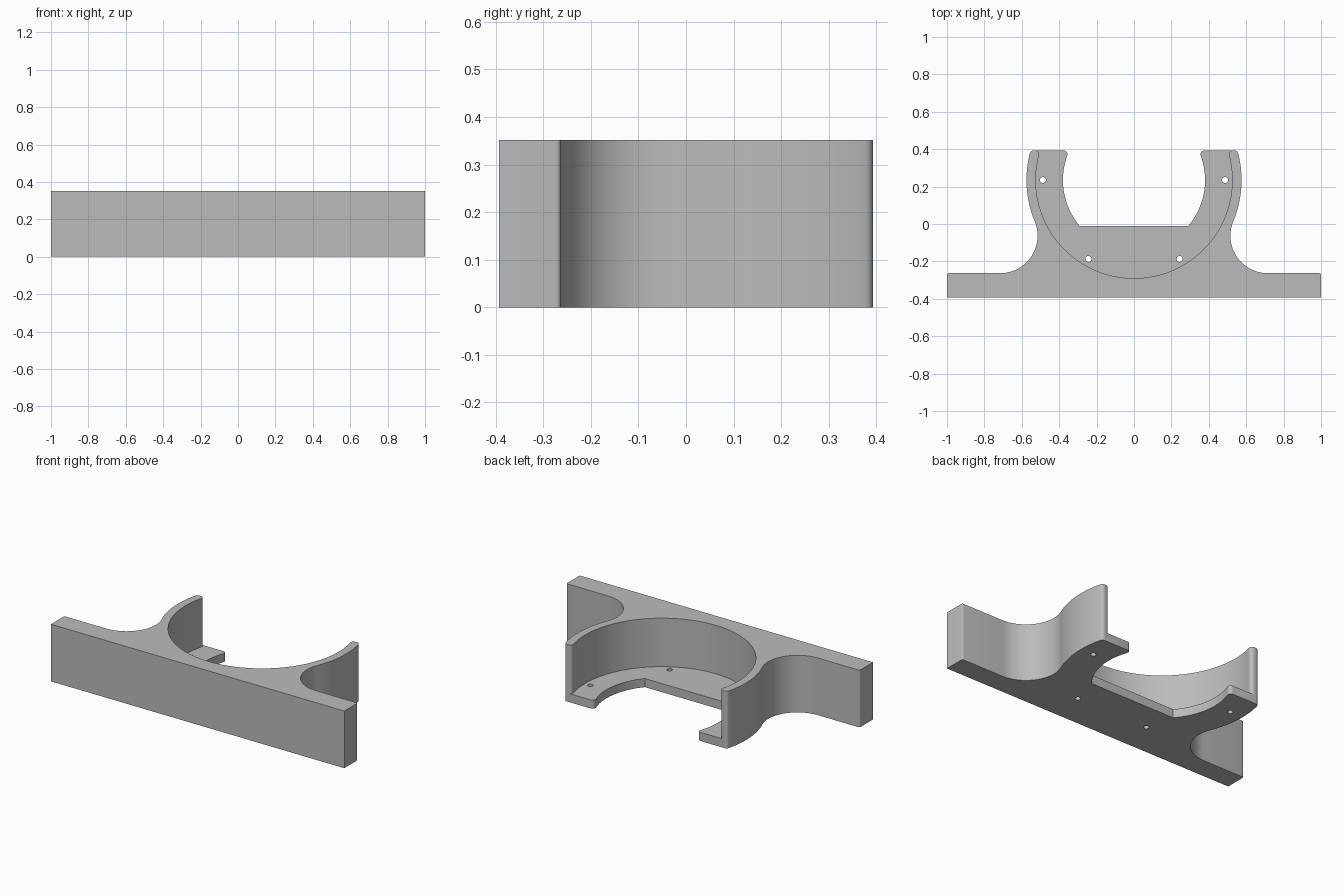
import bpy, bmesh, math
from math import pi, sqrt, atan2

if "Cube" in bpy.data.objects:
    bpy.data.objects.remove(bpy.data.objects["Cube"])

HEIGHT, FLOOR = 0.352, 0.053      # overall height, ledge thickness
CY, BACK, FRONT = 0.235, 0.393, -0.393   # ring centre and depth limits
WALL_Y = -0.263                   # rear face of the mounting bar
R_OUT, R_POCKET, R_OPEN = 0.575, 0.525, 0.38


def arc(cx, cy, r, a0, a1, n):
    """Points along an arc, both ends included."""
    return [(cx + r * math.cos(a0 + (a1 - a0) * i / n),
             cy + r * math.sin(a0 + (a1 - a0) * i / n)) for i in range(n + 1)]


def prism(name, pts, z0, z1):
    """Extrude a closed outline between two heights."""
    bm = bmesh.new()
    face = bm.faces.new([bm.verts.new((x, y, z0)) for x, y in pts])
    top = bmesh.ops.extrude_face_region(bm, geom=[face])["geom"]
    bmesh.ops.translate(bm, vec=(0, 0, z1 - z0),
                        verts=[v for v in top if isinstance(v, bmesh.types.BMVert)])
    bmesh.ops.recalc_face_normals(bm, faces=bm.faces)
    mesh = bpy.data.meshes.new(name)
    bm.to_mesh(mesh)
    bm.free()
    obj = bpy.data.objects.new(name, mesh)
    bpy.context.collection.objects.link(obj)
    return obj


def mirrored(half):
    """Complete a right-hand outline with its left-hand copy."""
    return half + [(-x, y) for x, y in reversed(half) if abs(x) > 1e-6]


def flared_cut(radius, start, r, n):
    """Round cut open to the back, with rounded corners left at the arm tips."""
    dy = BACK - r - CY
    fx = sqrt((radius + r) ** 2 - dy ** 2)
    tip = atan2(dy, fx)
    pts = arc(0, CY, radius, start, tip, n)
    pts += arc(fx, BACK - r, r, tip + pi, pi / 2, 6)[1:]
    return pts + [(fx, BACK + 0.2)]


# Bracket outline: bar, concave shoulder, outer ring, rounded arm tip
r_sh = 0.2
sx, sy = sqrt((R_OUT + r_sh) ** 2 - (CY - WALL_Y - r_sh) ** 2), WALL_Y + r_sh
join = atan2(sy - CY, sx)
r_tip = 0.02
tx = sqrt((R_OUT - r_tip) ** 2 - (BACK - r_tip - CY) ** 2)
tip = atan2(BACK - r_tip - CY, tx)
half = [(0, FRONT), (1, FRONT)]
half += arc(0.99, WALL_Y - 0.01, 0.01, 0, pi / 2, 4)
half += arc(sx, sy, r_sh, 1.5 * pi, join + pi, 24)
half += arc(0, CY, R_OUT, join, tip, 20)[1:]
half += arc(tx, BACK - r_tip, r_tip, tip, pi / 2, 6)[1:]
bracket = prism("bracket", mirrored(half), 0, HEIGHT)

# Round pocket above the ledge, opening through the ledge, four screw holes
flat_y = -0.012
cutters = [
    prism("pocket_cutter", mirrored(flared_cut(R_POCKET, -pi / 2, 0.02, 48)),
          FLOOR, HEIGHT + 0.2),
    prism("opening_cutter",
          mirrored(flared_cut(R_OPEN, math.asin((flat_y - CY) / R_OPEN), 0.02, 24)),
          -0.2, HEIGHT + 0.3),
]
for deg in (0, 180, -60, -120):
    a = math.radians(deg)
    hole = arc(0.487 * math.cos(a), CY + 0.487 * math.sin(a), 0.016, 0, 2 * pi, 24)[:-1]
    cutters.append(prism("hole_cutter", hole, -0.1, FLOOR + 0.1))

bpy.context.view_layer.objects.active = bracket
bracket.select_set(True)
for cutter in cutters:
    mod = bracket.modifiers.new("cut", "BOOLEAN")
    mod.operation = "DIFFERENCE"
    mod.solver = "EXACT"
    mod.object = cutter
    bpy.ops.object.modifier_apply(modifier=mod.name)
    bpy.data.objects.remove(cutter)

# Plain grey finish, smooth curves with crisp edges
grey = bpy.data.materials.new("grey")
grey.diffuse_color = (0.5, 0.5, 0.5, 1)
grey.use_nodes = True
grey.node_tree.nodes["Principled BSDF"].inputs["Base Color"].default_value = grey.diffuse_color
bracket.data.materials.clear()
bracket.data.materials.append(grey)
bpy.ops.object.shade_smooth_by_angle(angle=math.radians(30))
